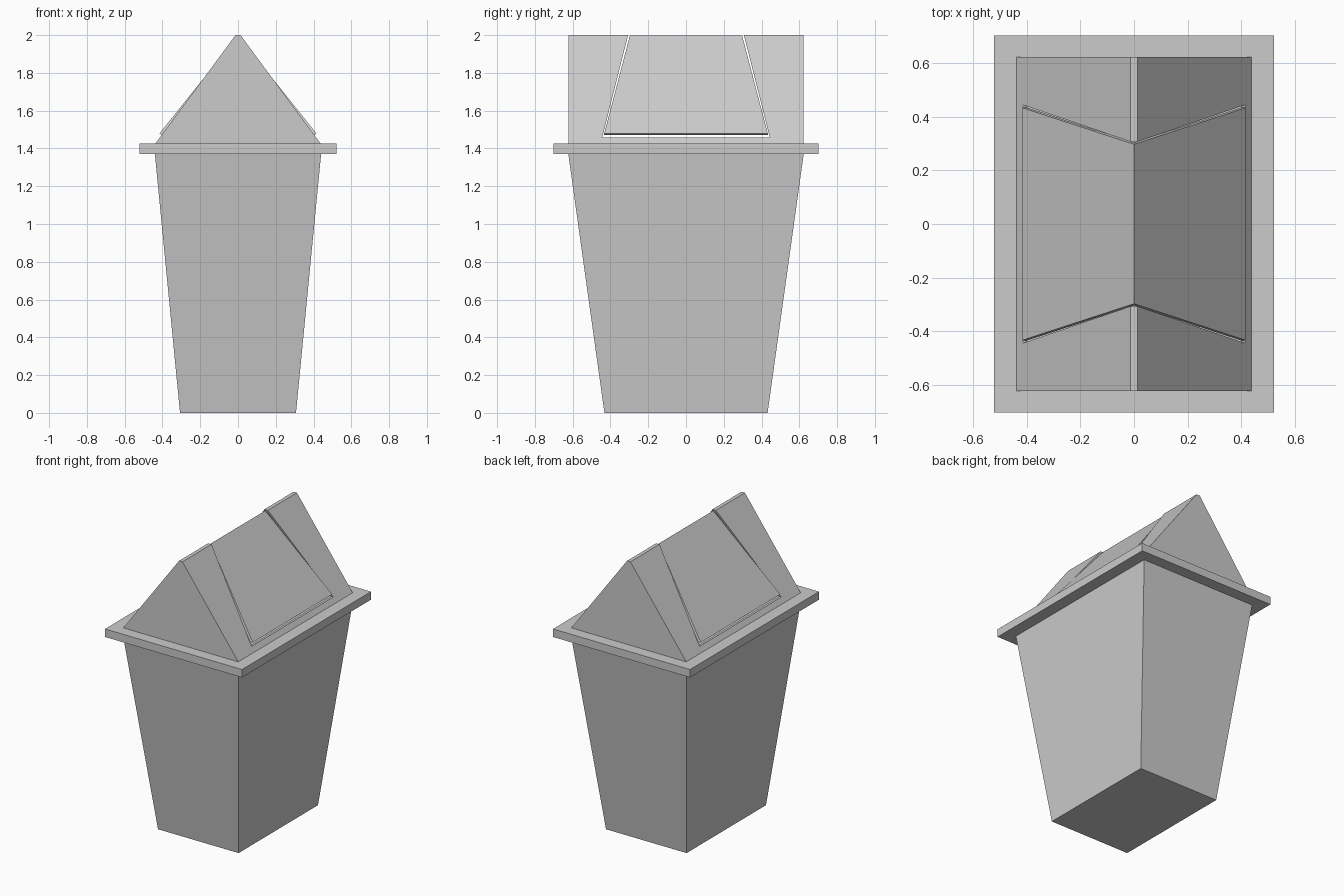
import bpy
import bmesh

cube = bpy.data.objects.get("Cube")
if cube:
    bpy.data.objects.remove(cube, do_unlink=True)

grey = bpy.data.materials.new("plain grey plastic")
grey.use_nodes = True
grey.diffuse_color = (0.6, 0.6, 0.6, 1)
grey.node_tree.nodes["Principled BSDF"].inputs["Base Color"].default_value = (0.6, 0.6, 0.6, 1)


def loft(name, start, end):
    """Solid between two matching loops of points."""
    bm = bmesh.new()
    a = [bm.verts.new(p) for p in start]
    b = [bm.verts.new(p) for p in end]
    bm.faces.new(a)
    bm.faces.new(b)
    for i in range(len(a)):
        j = (i + 1) % len(a)
        bm.faces.new((a[i], a[j], b[j], b[i]))
    bmesh.ops.recalc_face_normals(bm, faces=bm.faces)
    mesh = bpy.data.meshes.new(name)
    bm.to_mesh(mesh)
    bm.free()
    mesh.materials.append(grey)
    obj = bpy.data.objects.new(name, mesh)
    bpy.context.collection.objects.link(obj)
    return obj


def rect(x, y, z):
    return [(-x, -y, z), (x, -y, z), (x, y, z), (-x, y, z)]


def cut(target, cutter):
    mod = target.modifiers.new("cut", 'BOOLEAN')
    mod.operation = 'DIFFERENCE'
    mod.solver = 'EXACT'
    mod.object = cutter
    cutter.hide_render = True
    cutter.hide_viewport = True
    cutter.display_type = 'WIRE'


def gable(name, foot, ridge, base, top, y):
    """Roof-shaped prism running along y."""
    profile = [(-foot, base), (foot, base), (ridge, top), (-ridge, top)]
    return loft(name, [(x, -y, z) for x, z in profile], [(x, y, z) for x, z in profile])


# Tapered bin and flat rim
loft("bin_body", rect(0.307, 0.432, 0), rect(0.44, 0.623, 1.37))
loft("rim", rect(0.522, 0.702, 1.37), rect(0.522, 0.702, 1.425))

# Hollow roof-shaped lid with a tapered opening across the ridge
lid = gable("lid", 0.438, 0.013, 1.425, 2.0, 0.623)
cut(lid, gable("lid_hollow", 0.415, 0.008, 1.435, 1.98, 0.605))
opening = [(-0.444, 1.457), (0.444, 1.457), (0.294, 2.05), (-0.294, 2.05)]
cut(lid, loft("lid_opening", [(-0.6, y, z) for y, z in opening],
              [(0.6, y, z) for y, z in opening]))

# Bent swing flap, slightly steeper at the ridge than the lid
chevron = [(-0.415, 1.48), (0, 1.998), (0.415, 1.48),
           (0.403, 1.47), (0, 1.974), (-0.403, 1.47)]


def flap_side(sign):
    return [(x, sign * (0.297 + (1.998 - z) * 0.262), z) for x, z in chevron]


loft("swing_flap", flap_side(-1), flap_side(1))
